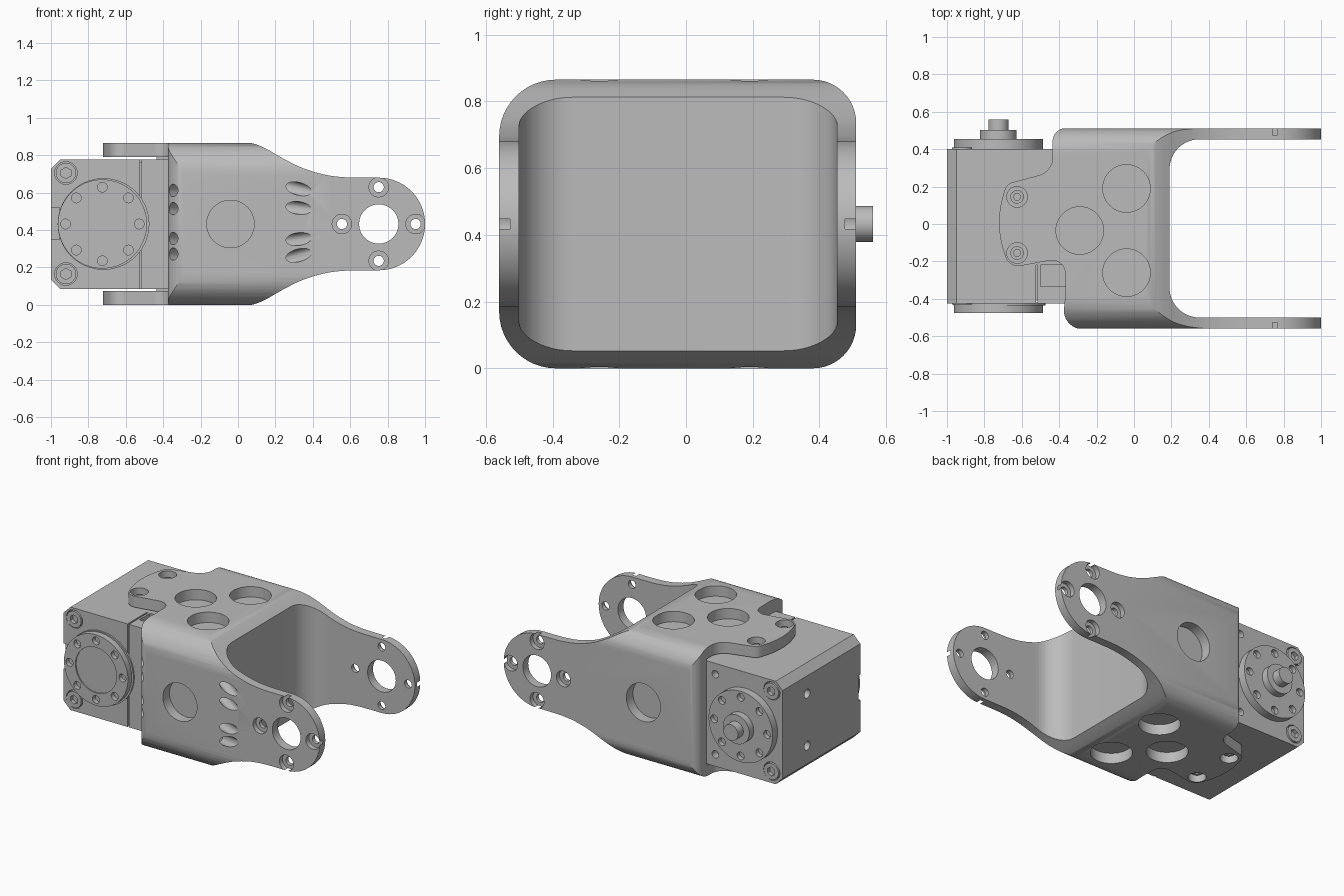
import bpy, bmesh, math
from mathutils import Vector, Matrix

if "Cube" in bpy.data.objects:
    bpy.data.objects.remove(bpy.data.objects["Cube"], do_unlink=True)

grey = bpy.data.materials.new("light_grey")
grey.use_nodes = True
grey.diffuse_color = (0.5, 0.5, 0.5, 1)
grey.node_tree.nodes["Principled BSDF"].inputs["Base Color"].default_value = (0.5, 0.5, 0.5, 1)

MID = 0.4325     # height of the horizontal symmetry plane
HORN_X = -0.725  # axis of the motor output
PIVOT_X = 0.7525  # axis of the fork end


def make(name, bm):
    bmesh.ops.recalc_face_normals(bm, faces=bm.faces)
    mesh = bpy.data.meshes.new(name)
    bm.to_mesh(mesh)
    bm.free()
    mesh.materials.append(grey)
    obj = bpy.data.objects.new(name, mesh)
    bpy.context.collection.objects.link(obj)
    return obj


def prism(name, outline, axis, lo, hi):
    """Extrude a 2D outline along x, y or z."""
    place = {"x": lambda a, b: (lo, a, b), "y": lambda a, b: (a, lo, b),
             "z": lambda a, b: (a, b, lo)}[axis]
    shift = {"x": (1, 0, 0), "y": (0, 1, 0), "z": (0, 0, 1)}[axis]
    bm = bmesh.new()
    face = bm.faces.new([bm.verts.new(place(*p)) for p in outline])
    ext = bmesh.ops.extrude_face_region(bm, geom=[face])
    verts = [v for v in ext["geom"] if isinstance(v, bmesh.types.BMVert)]
    bmesh.ops.translate(bm, verts=verts, vec=Vector(shift) * (hi - lo))
    return make(name, bm)


def box(name, x, y, z):
    return prism(name, [(x[0], y[0]), (x[1], y[0]), (x[1], y[1]), (x[0], y[1])], "z", *z)


def rod(name, start, end, radius, sides=48):
    a, b = Vector(start), Vector(end)
    turn = Vector((0, 0, 1)).rotation_difference(b - a).to_matrix().to_4x4()
    bm = bmesh.new()
    bmesh.ops.create_cone(bm, cap_ends=True, segments=sides, radius1=radius, radius2=radius,
                          depth=(b - a).length, matrix=Matrix.Translation((a + b) / 2) @ turn)
    return make(name, bm)


def fillet(corners, steps=12):
    """Round each (a, b, radius) corner of a polygon."""
    out = []
    for i, (a, b, r) in enumerate(corners):
        p = Vector((a, b))
        if r == 0:
            out.append((a, b))
            continue
        u = (Vector(corners[i - 1][:2]) - p).normalized()
        v = (Vector(corners[(i + 1) % len(corners)][:2]) - p).normalized()
        half = u.angle(v) / 2
        centre = p + (u + v).normalized() * (r / math.sin(half))
        s = p + u * (r / math.tan(half)) - centre
        e = p + v * (r / math.tan(half)) - centre
        sweep = s.angle(e)
        for k in range(steps + 1):
            t = k / steps
            q = (s * math.sin((1 - t) * sweep) + e * math.sin(t * sweep)) / math.sin(sweep)
            out.append(tuple(centre + q))
    return out


def spline(pts, steps=5):
    """Smooth curve through the points."""
    v = [Vector(p) for p in pts]
    v = [2 * v[0] - v[1]] + v + [2 * v[-1] - v[-2]]
    out = []
    for i in range(1, len(v) - 2):
        a, b, c, d = v[i - 1:i + 3]
        for k in range(steps):
            t = k / steps
            out.append(tuple((2 * b + (c - a) * t + (2 * a - 5 * b + 4 * c - d) * t ** 2
                              + (3 * b - a - 3 * c + d) * t ** 3) / 2))
    return out + [tuple(v[-2])]


def combine(target, tool, operation="DIFFERENCE"):
    mod = target.modifiers.new("shape", "BOOLEAN")
    mod.operation, mod.solver, mod.object = operation, "EXACT", tool
    bpy.context.view_layer.objects.active = target
    bpy.ops.object.modifier_apply(modifier=mod.name)
    bpy.data.objects.remove(tool, do_unlink=True)


def drill(target, start, end, radius, sides=48):
    combine(target, rod("cutter", start, end, radius, sides))


def around(cx, count, radius):
    for i in range(count):
        a = math.tau * i / count
        yield cx + radius * math.cos(a), MID + radius * math.sin(a)


# Fork bracket: plan, side and end outlines intersected
plan = fillet([(1.1, -0.562, 0), (1.1, 0.512, 0), (-0.435, 0.512, 0.07), (-0.435, 0.28, 0.1),
               (-0.68, 0.215, 0.06), (-0.75, 0, 0.5), (-0.665, -0.235, 0.07),
               (-0.37, -0.18, 0.07), (-0.365, -0.36, 0.05), (-0.385, -0.562, 0.1)])
bracket = prism("fork_bracket", plan, "z", -0.1, 1)
upper = [(-0.9, 0.9), (0.0, 0.9)] + spline([(0.03, 0.875), (0.09, 0.86), (0.15, 0.835), (0.25, 0.778),
                                            (0.35, 0.73), (0.46, 0.697), (0.56, 0.683), (0.66, 0.68)])
tip = [(PIVOT_X + 0.2475 * math.sin(math.pi * i / 40), MID + 0.2475 * math.cos(math.pi * i / 40))
       for i in range(41)]
lower = [(x, 2 * MID - z) for x, z in reversed(upper)]
combine(bracket, prism("side", upper + tip + lower, "y", -0.8, 0.8), "INTERSECT")
section = fillet([(-0.56, 0, 0.17), (0.51, 0, 0.13), (0.51, 2 * MID, 0.13), (-0.56, 2 * MID, 0.17)])
combine(bracket, prism("end", section, "x", -0.95, 1.2), "INTERSECT")

# Fork opening and motor bay
opening = fillet([(0.19, -0.5, 0.16), (1.3, -0.5, 0), (1.3, 0.453, 0), (0.19, 0.453, 0.16)])
combine(bracket, prism("opening", opening, "z", -0.2, 1.2))
combine(bracket, box("bay", (-0.9, -0.375), (-0.7, 0.405), (0.075, 0.79)))

# Round pockets and tongue screw holes, top and bottom
for z, inward in ((2 * MID, -1), (0, 1)):
    for x, y in ((-0.04, 0.19), (-0.29, -0.035), (-0.04, -0.26)):
        drill(bracket, (x, y, z - inward * 0.1), (x, y, z + inward * 0.07), 0.127)
    for y in (0.145, -0.155):
        drill(bracket, (-0.625, y, z - inward * 0.1), (-0.625, y, z + inward * 0.055), 0.055)
        screw = rod("tongue_screw", (-0.625, y, z + inward * 0.06), (-0.625, y, z + inward * 0.035), 0.036)
        drill(screw, (-0.625, y, z), (-0.625, y, z + inward * 0.05), 0.02, 6)

# Round side pockets, fork pivot and countersunk bolt holes
for y, inward in ((-0.56, 1), (0.51, -1)):
    def bore(x, z, depth, radius):
        drill(bracket, (x, y - inward * 0.1, z), (x, y + inward * depth, z), radius)
    bore(-0.04, MID, 0.07, 0.127)
    bore(PIVOT_X, MID, 0.15, 0.105)
    for x, z in around(PIVOT_X, 4, 0.197):
        bore(x, z, 0.033, 0.052)
        bore(x, z, 0.15, 0.027)

# Slanted access holes on the front
for i, (z, lean) in enumerate(((0.62, -0.03), (0.518, -0.015), (0.352, 0.015), (0.265, 0.03))):
    d = Vector((0.14, -0.08, lean * 1.2))
    p = Vector((0.325, -0.56, z))
    drill(bracket, p + d, p - d, 0.034, 32)
    p = Vector((-0.355, -0.54, MID + (z - MID) * 0.96))
    drill(bracket, p + Vector((-0.08, -0.1, 0)), p + Vector((0.06, 0.075, 0)), 0.033, 32)

# Motor housing with chamfered rear edges
housing_outline = [(-1, 0.135), (-0.95, 0.085), (-0.3, 0.085), (-0.3, 0.778), (-0.95, 0.778), (-1, 0.728)]
housing = prism("motor_housing", housing_outline, "y", -0.425, 0.402)
combine(housing, box("seam", (-0.525, -0.515), (-0.5, -0.41), (0, 1)))
combine(housing, box("recess", (-0.5, -0.3), (-0.335, -0.22), (0.72, 0.9)))
combine(housing, box("seam_top", (-0.525, -0.515), (-0.5, -0.22), (0.765, 0.9)))
combine(housing, box("notch", (-1.1, -0.955), (-0.5, -0.405), (0.35, 0.52)))
for z in (MID - 0.175, MID + 0.175):
    drill(housing, (-1.1, 0.14, z), (-0.94, 0.14, z), 0.03, 24)
for z in (0.165, 0.705):
    drill(housing, (-0.5, 0.5, z), (-0.5, 0.35, z), 0.025, 24)
    for y, out in ((-0.425, -1), (0.402, 1)):
        drill(housing, (-0.92, y + out * 0.1, z), (-0.92, y - out * 0.03, z), 0.06)
        bolt = rod("corner_bolt", (-0.92, y - out * 0.035, z), (-0.92, y + out * 0.006, z), 0.054)
        drill(bolt, (-0.92, y + out * 0.1, z), (-0.92, y - out * 0.02, z), 0.03, 6)

# Output horns with a ring of eight holes
for name, y0, y1 in (("front_horn", -0.42, -0.475), ("back_horn", 0.398, 0.455)):
    out = 1 if y1 > 0 else -1
    horn = rod(name, (HORN_X, y0, MID), (HORN_X, y1, MID), 0.238, 64)
    for x, z in around(HORN_X, 8, 0.197):
        drill(horn, (x, y1 + out * 0.1, z), (x, y1 - out * 0.03, z), 0.026, 24)
    if out < 0:
        drill(horn, (HORN_X, y1 - 0.1, MID), (HORN_X, y1 + 0.008, MID), 0.153)
rod("horn_seat", (HORN_X + 0.006, -0.42, MID), (HORN_X + 0.006, -0.435, MID), 0.245, 64)
rod("back_boss", (HORN_X, 0.45, MID), (HORN_X, 0.502, MID), 0.098)
rod("back_pin", (HORN_X, 0.5, MID), (HORN_X, 0.56, MID), 0.054)

# Smooth curved walls, keep crisp edges
for obj in bpy.context.scene.objects:
    if obj.type == "MESH":
        bpy.ops.object.select_all(action="DESELECT")
        obj.select_set(True)
        bpy.context.view_layer.objects.active = obj
        bpy.ops.object.shade_smooth_by_angle(angle=math.radians(30))
